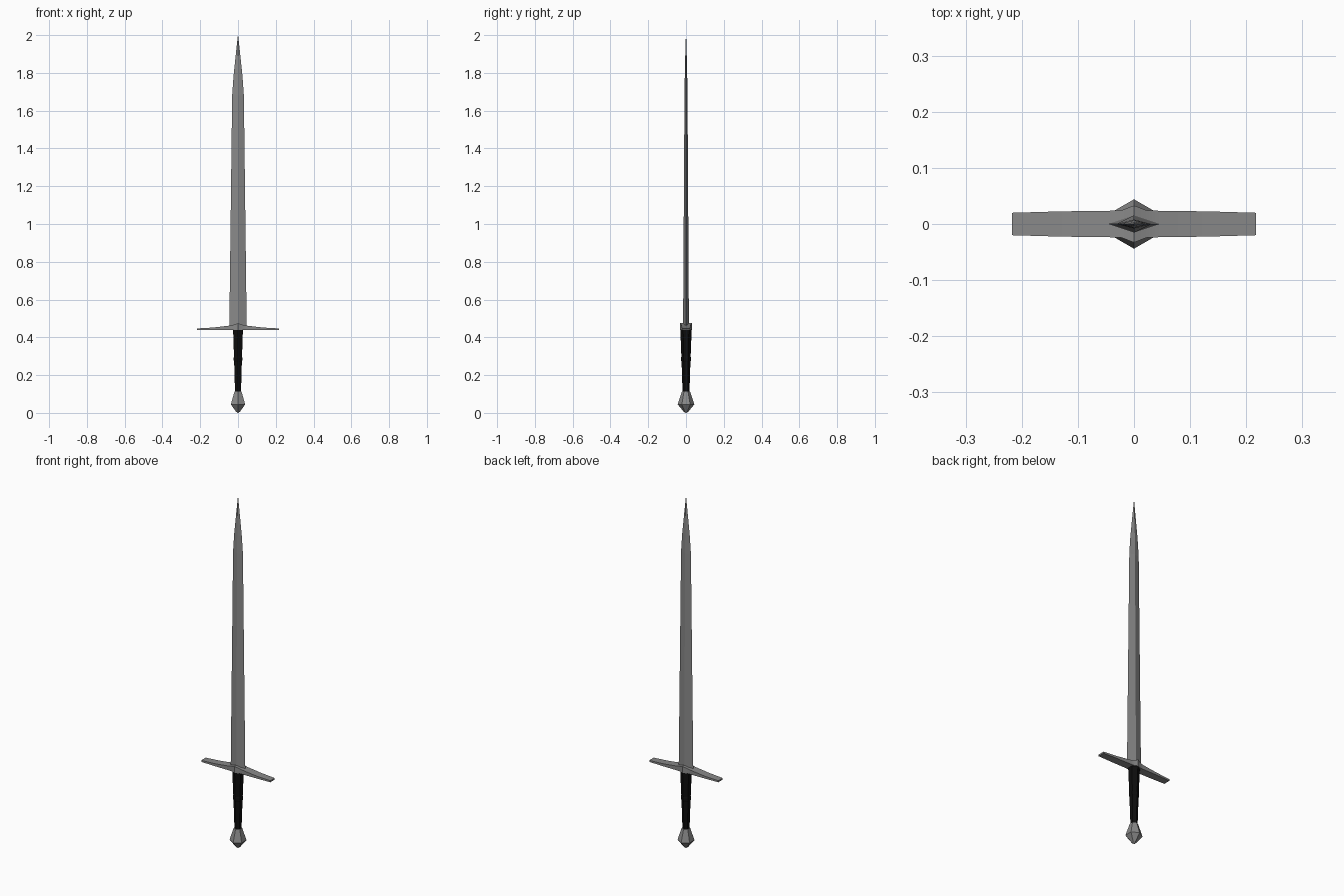
import bpy, bmesh, math

if "Cube" in bpy.data.objects:
    bpy.data.objects.remove(bpy.data.objects["Cube"])


def material(name, value):
    m = bpy.data.materials.new(name)
    m.diffuse_color = (value, value, value, 1)
    m.use_nodes = True
    m.node_tree.nodes["Principled BSDF"].inputs["Base Color"].default_value = m.diffuse_color
    return m


steel = material("grey steel", 0.25)
leather = material("black leather", 0.004)


def loft(name, rings, mat, smooth=None):
    """Skin a list of closed point rings and cap both ends."""
    bm = bmesh.new()
    loops = [[bm.verts.new(p) for p in ring] for ring in rings]
    n = len(loops[0])
    for a, b in zip(loops, loops[1:]):
        for i in range(n):
            j = (i + 1) % n
            bm.faces.new((a[i], a[j], b[j], b[i]))
    bm.faces.new(loops[0][::-1])
    bm.faces.new(loops[-1])
    bmesh.ops.remove_doubles(bm, verts=bm.verts, dist=1e-5)
    bmesh.ops.recalc_face_normals(bm, faces=bm.faces)
    me = bpy.data.meshes.new(name)
    bm.to_mesh(me)
    bm.free()
    me.materials.append(mat)
    ob = bpy.data.objects.new(name, me)
    bpy.context.collection.objects.link(ob)
    if smooth:
        bpy.ops.object.select_all(action='DESELECT')
        ob.select_set(True)
        bpy.context.view_layer.objects.active = ob
        bpy.ops.object.shade_smooth_by_angle(angle=math.radians(smooth))
    return ob


def hexagon(r, z):
    """Six-sided ring with corners on the y axis."""
    return [(r * math.sin(i * math.pi / 3), r * math.cos(i * math.pi / 3), z)
            for i in range(6)]


# Blade: diamond section, slow taper then a curved point
blade = [(0.45, 0.046, 0.0155), (1.68, 0.031, 0.008), (1.78, 0.024, 0.0065),
         (1.89, 0.0125, 0.004), (1.998, 0.0008, 0.0008)]
loft("blade", [[(w, 0, z), (0, d, z), (-w, 0, z), (0, -d, z)]
               for z, w, d in blade], steel)

# Crossguard: flat underside, arms rising to a ridged centre
half = [(0.217, 0.020, 0.447), (0.13, 0.0225, 0.452), (0.045, 0.0235, 0.462),
        (0.022, 0.0245, 0.467)]
stations = ([(-x, d, z) for x, d, z in half] + [(0, 0.033, 0.475)] + half[::-1])
loft("crossguard", [[(x, -d, 0.438), (x, d, 0.438), (x, d, z), (x, -d, z)]
                    for x, d, z in stations], steel, 30)

# Grip: tapered hexagon with a thin raised band
grip = [(0.018, 0.10), (0.0235, 0.27), (0.0265, 0.278), (0.0265, 0.29),
        (0.0245, 0.298), (0.030, 0.44)]
loft("grip", [hexagon(r, z) for r, z in grip], leather)

# Pommel: faceted hexagonal drop
pommel = [(0.002, 0.0), (0.012, 0.006), (0.044, 0.045), (0.022, 0.112)]
loft("pommel", [hexagon(r, z) for r, z in pommel], steel)
